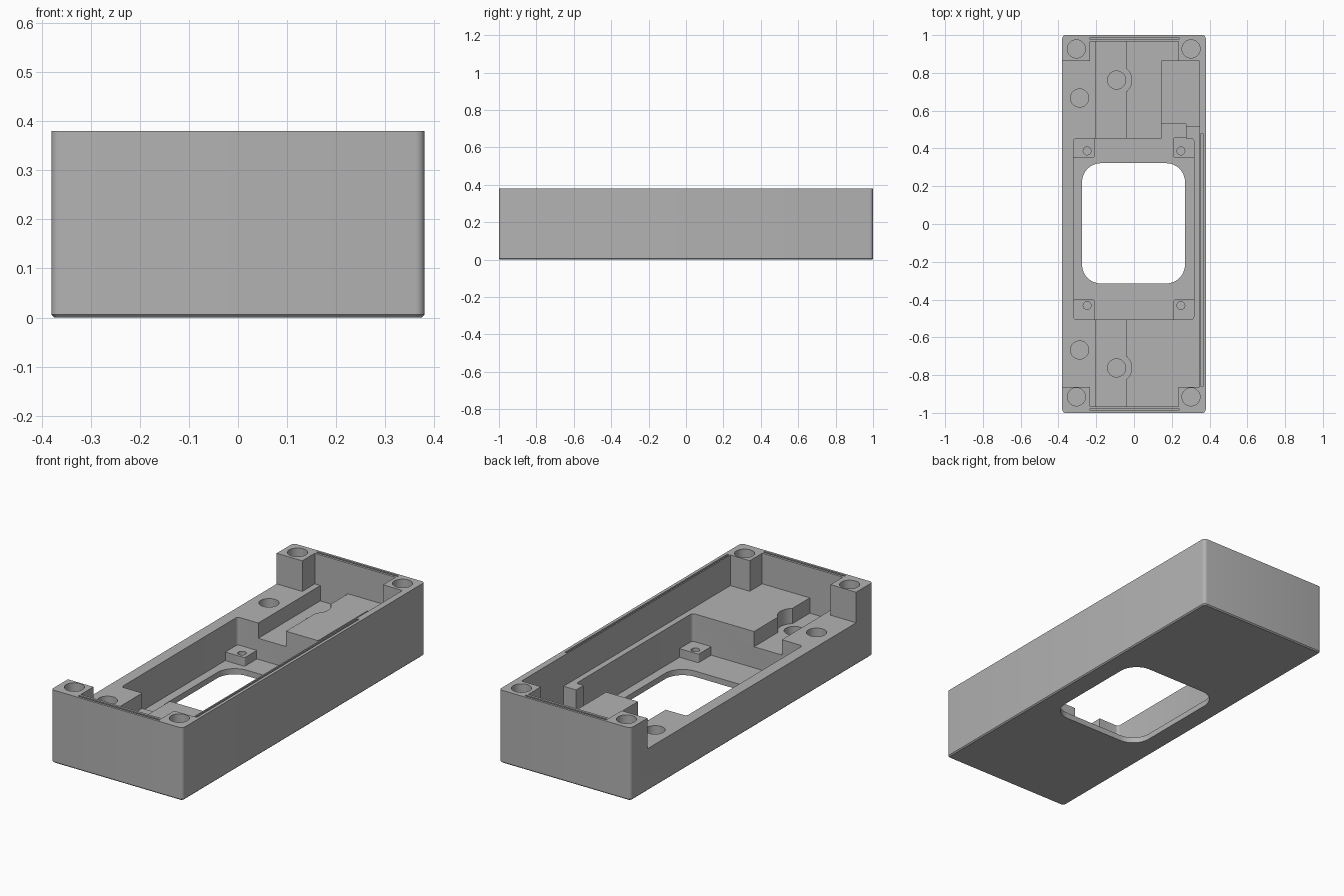
import bpy, bmesh
from mathutils import Matrix, Vector

if "Cube" in bpy.data.objects:
    bpy.data.objects.remove(bpy.data.objects["Cube"], do_unlink=True)

grey = bpy.data.materials.new("mid grey")
grey.use_nodes = True
colour = (0.45, 0.45, 0.45, 1)
grey.diffuse_color = colour
grey.node_tree.nodes["Principled BSDF"].inputs["Base Color"].default_value = colour

TOP, SHELF, CHANNEL, FLOOR = 0.38, 0.22, 0.14, 0.03
OVER = 0.5  # cutters rise past the rim


def to_object(bm, name):
    mesh = bpy.data.meshes.new(name)
    bm.to_mesh(mesh)
    bm.free()
    mesh.materials.append(grey)
    obj = bpy.data.objects.new(name, mesh)
    bpy.context.collection.objects.link(obj)
    return obj


def box(name, x, y, z, radius=0, segments=6):
    """Box from ranges, with optionally rounded vertical edges."""
    bm = bmesh.new()
    bmesh.ops.create_cube(bm, size=1)
    for v in bm.verts:
        v.co = Vector([r[0] if c < 0 else r[1] for c, r in zip(v.co, (x, y, z))])
    if radius:
        upright = [e for e in bm.edges
                   if abs(e.verts[0].co.z - e.verts[1].co.z) > 1e-4]
        bmesh.ops.bevel(bm, geom=upright, offset=radius, segments=segments,
                        profile=0.5, affect='EDGES')
    return to_object(bm, name)


def cylinder(name, x, y, z, radius):
    bm = bmesh.new()
    bmesh.ops.create_cone(bm, cap_ends=True, segments=32, radius1=radius,
                          radius2=radius, depth=z[1] - z[0],
                          matrix=Matrix.Translation((x, y, sum(z) / 2)))
    return to_object(bm, name)


def cut(target, cutter):
    mod = target.modifiers.new("cut", 'BOOLEAN')
    mod.operation, mod.solver, mod.object = 'DIFFERENCE', 'EXACT', cutter
    bpy.context.view_layer.objects.active = target
    bpy.ops.object.modifier_apply(modifier=mod.name)
    bpy.data.objects.remove(cutter, do_unlink=True)


def smooth(obj):
    bpy.ops.object.select_all(action='DESELECT')
    obj.select_set(True)
    bpy.context.view_layer.objects.active = obj
    bpy.ops.object.shade_smooth_by_angle(angle=0.5)


# Outer block with rounded uprights and a small chamfer underneath
housing = box("housing", (-0.38, 0.38), (-1, 1), (0, TOP), 0.018, 5)
bm = bmesh.new()
bm.from_mesh(housing.data)
rim = [e for e in bm.edges if all(v.co.z < 1e-4 for v in e.verts)]
bmesh.ops.bevel(bm, geom=rim, offset=0.006, segments=1, affect='EDGES')
bm.to_mesh(housing.data)
bm.free()

# Upper cavity, open on one long side and leaving four corner posts
cut(housing, box("cavity", (-0.5, 0.347), (-0.862, 0.862), (SHELF, OVER)))
cut(housing, box("cavity_ends", (-0.232, 0.235), (-0.965, 0.965), (SHELF, OVER)))

# Lengthwise channel, central pocket and rounded window
cut(housing, box("channel", (-0.2, -0.04), (-0.965, 0.965), (CHANNEL, OVER)))
cut(housing, box("pocket", (-0.32, 0.317), (-0.505, 0.453), (FLOOR, 0.3), 0.015, 4))
cut(housing, box("window", (-0.275, 0.27), (-0.315, 0.322), (-0.1, 0.2), 0.1, 10))

# Side compartment and its passage into the pocket
cut(housing, box("compartment", (0.145, 0.347), (0.515, 0.862), (0.05, 0.3)))
cut(housing, box("passage", (0.145, 0.275), (0.4, 0.53), (FLOOR, 0.3)))

# Sealing grooves in the rim
cut(housing, box("side_groove", (0.354, 0.364), (-0.86, 0.48), (0.35, OVER)))
for end in (-1, 1):
    ys = sorted((end * 0.978, end * 0.988))
    cut(housing, box("end_groove", (-0.232, 0.238), ys, (0.35, OVER)))

# Round holes in posts, shelf and channel
for end in (-1, 1):
    for x in (-0.305, 0.302):
        cut(housing, cylinder("post_hole", x, end * 0.921 + 0.006, (0.23, OVER), 0.048))
    cut(housing, cylinder("shelf_hole", -0.288, end * 0.667, (0.12, 0.3), 0.048))
    cut(housing, cylinder("channel_relief", -0.092, end * 0.762, (CHANNEL, 0.3), 0.08))
    cut(housing, cylinder("channel_hole", -0.092, end * 0.762, (0.05, 0.3), 0.048))
# Restore the strip of shelf wall shaved by the reliefs
smooth(housing)

# Screw bosses in the pocket corners
for side, side_name in ((-1, "right"), (1, "left")):
    for ys, hole_y, end_name in (((0.352, 0.458), 0.387, "back"),
                                 ((-0.51, -0.4), -0.432, "front")):
        xs = sorted((side * 0.208, side * 0.325))
        boss = box(f"{end_name}_{side_name}_boss", xs, ys, (0.025, 0.075), 0.01, 3)
        cut(boss, cylinder("boss_hole", side * 0.248, hole_y, (0.035, 0.2), 0.021))
        smooth(boss)
